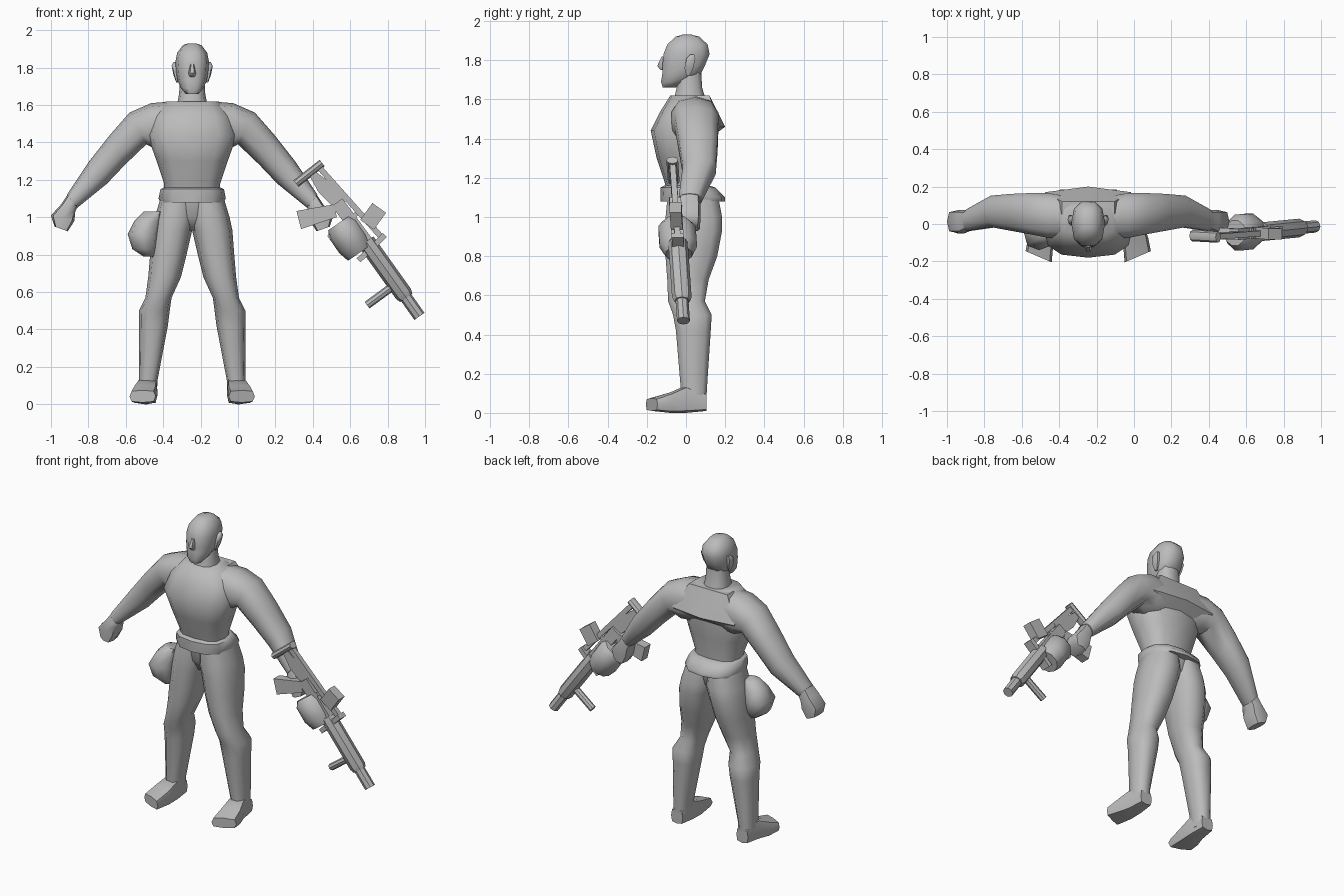
import bpy, bmesh, math
from mathutils import Vector

cube = bpy.data.objects.get("Cube")
if cube:
    bpy.data.objects.remove(cube)

mat = bpy.data.materials.new("plain grey")
GREY = (0.5, 0.5, 0.5, 1)
mat.diffuse_color = GREY
mat.use_nodes = True
mat.node_tree.nodes["Principled BSDF"].inputs["Base Color"].default_value = GREY
BODY_X = -0.245  # centre line of the figure


def finish(name, bm, angle, x=0.0, mirror=False):
    bmesh.ops.recalc_face_normals(bm, faces=bm.faces)
    me = bpy.data.meshes.new(name)
    bm.to_mesh(me)
    bm.free()
    me.materials.append(mat)
    ob = bpy.data.objects.new(name, me)
    bpy.context.collection.objects.link(ob)
    ob.location.x = x
    if mirror:
        ob.modifiers.new("mirror", 'MIRROR').use_mirror_merge = False
    bpy.ops.object.select_all(action='DESELECT')
    ob.select_set(True)
    bpy.context.view_layer.objects.active = ob
    bpy.ops.object.shade_smooth_by_angle(angle=math.radians(angle))
    return ob


def loft(name, rings, n=10, e=0.8, angle=60, x=BODY_X, mirror=False):
    """Skin rings of (centre, half axis u, half axis v); n=4 gives a box section."""
    bm = bmesh.new()
    loops = []
    for c, u, v in rings:
        loop = []
        for i in range(n):
            a = 2 * math.pi * i / n + (math.pi / 4 if n == 4 else 0)
            k = [math.copysign(abs(t) ** e, t) if n > 4 else math.copysign(1, t)
                 for t in (math.cos(a), math.sin(a))]
            loop.append(bm.verts.new(Vector(c) + Vector(u) * k[0] + Vector(v) * k[1]))
        loops.append(loop)
    for a, b in zip(loops, loops[1:]):
        for i in range(n):
            j = (i + 1) % n
            bm.faces.new((a[i], a[j], b[j], b[i]))
    bm.faces.new(loops[0])
    bm.faces.new(loops[-1])
    return finish(name, bm, angle, x, mirror)


def flat(z, x0, x1, y0, y1):
    return ((x0 + x1) / 2, (y0 + y1) / 2, z), ((x1 - x0) / 2, 0, 0), (0, (y1 - y0) / 2, 0)


def slant(x0, z0, x1, z1, y0, y1):
    return (((x0 + x1) / 2, (y0 + y1) / 2, (z0 + z1) / 2),
            ((x0 - x1) / 2, 0, (z0 - z1) / 2), (0, (y1 - y0) / 2, 0))


def upright(y, x0, x1, z0, z1, skew=0):
    return ((x0 + x1) / 2, y, (z0 + z1) / 2), ((x1 - x0) / 2, skew, 0), (0, 0, (z1 - z0) / 2)


def centred(rows):
    return [flat(z, -w, w, y0, y1) for z, w, y0, y1 in rows]


# Torso, belt, pelvis
loft("torso", centred([(1.10, .15, -.09, .11), (1.18, .15, -.11, .11), (1.30, .19, -.15, .13),
                       (1.44, .24, -.18, .14), (1.54, .21, -.13, .14), (1.62, .14, -.08, .12)]),
     n=12, e=0.75)
loft("belt", centred([(1.08, .17, -.13, .20), (1.10, .18, -.13, .20), (1.15, .17, -.13, .15),
                      (1.16, .15, -.11, .12)]), n=12, e=0.75, angle=50)
loft("pelvis", centred([(1.10, .15, -.10, .16), (1.0, .13, -.09, .15), (.93, .03, -.05, .08)]))

# Sloping plate over the shoulder blades
bm = bmesh.new()
for px, py, pz in [(.14, .12, 1.62), (.23, .17, 1.46), (.18, .09, 1.38), (.14, .05, 1.62)]:
    for s in (-1, 1):
        bm.verts.new((s * px, py, pz))
bm.verts.new((0, .20, 1.46))
bmesh.ops.convex_hull(bm, input=bm.verts)
finish("back_plate", bm, 20, BODY_X)

# Neck and head
loft("neck", centred([(1.58, .085, -.07, .11), (1.66, .07, -.05, .085), (1.74, .065, -.04, .08)]))
loft("head", centred([(1.66, .035, -.12, -.05), (1.69, .06, -.13, .0), (1.73, .078, -.125, .08),
                      (1.77, .085, -.125, .10), (1.83, .09, -.12, .125), (1.88, .08, -.10, .115),
                      (1.92, .05, -.055, .07), (1.93, .02, -.02, .03)]))
loft("nose", centred([(1.82, .01, -.125, -.10), (1.77, .02, -.15, -.10), (1.75, .015, -.13, -.10)]), n=6)
loft("ear", [flat(1.72, .075, .085, .0, .02), flat(1.76, .075, .10, -.01, .04),
             flat(1.81, .08, .11, .0, .05), flat(1.83, .08, .10, .02, .045)], n=6, mirror=True)

# Arms with fists
loft("arm", [slant(.10, 1.62, .10, 1.36, -.08, .15), slant(.22, 1.61, .19, 1.36, -.08, .17),
             slant(.335, 1.56, .245, 1.39, -.06, .17), slant(.44, 1.44, .36, 1.28, -.04, .165),
             slant(.55, 1.30, .455, 1.18, -.02, .155), slant(.67, 1.12, .615, 1.05, -.04, .08)],
     mirror=True)
loft("hand", [slant(.66, 1.13, .61, 1.06, -.03, .07), slant(.70, 1.07, .625, 1.03, -.05, .075),
              slant(.755, 1.01, .63, .98, -.05, .075), slant(.735, .95, .665, .925, -.05, .07)],
     n=8, e=.6, mirror=True)

# Legs and feet
legs = [(1.10, -.02, .17, -.10, .17), (1.0, -.02, .20, -.11, .19), (.93, .0, .215, -.11, .19),
        (.80, .03, .225, -.11, .165), (.68, .06, .235, -.10, .12), (.57, .11, .25, -.095, .10),
        (.50, .12, .285, -.07, .135), (.42, .13, .285, -.055, .13), (.13, .185, .285, -.03, .11),
        (.04, .19, .285, -.02, .105)]
loft("leg", [flat(*r) for r in legs], mirror=True)
loft("foot", [upright(.105, .195, .28, .01, .10), upright(.0, .185, .295, .0, .14),
              upright(-.08, .185, .32, .0, .105, .01), upright(-.175, .195, .335, .01, .075, .03)],
     n=8, e=.5, mirror=True)

# Hip pouch
loft("pouch", [flat(z, x0, x1, y0, y1) for z, x0, x1, y0, y1 in
               [(.79, -.26, -.20, -.08, .0), (.83, -.32, -.19, -.12, .04), (.91, -.345, -.18, -.14, .06),
                (.98, -.31, -.17, -.11, .04), (1.03, -.26, -.16, -.08, .01)]], n=8)


# Rifle: pieces run between two (x, z) points on its slightly leaning plane
def piece(name, points, w, d, n=4):
    """w and d are half widths per point, in the rifle's plane and across it."""
    ax = Vector((points[-1][0] - points[0][0], 0, points[-1][1] - points[0][1])).normalized()
    side = Vector((-ax.z, 0, ax.x))
    w = w if isinstance(w, list) else [w] * len(points)
    d = d if isinstance(d, list) else [d] * len(points)
    rings = [((px, .02 - .07 * pz, pz), side * a, (0, b, 0)) for (px, pz), a, b in zip(points, w, d)]
    return loft(name, rings, n=n, e=1, angle=40, x=0)


piece("muzzle", [(.97, .47), (.885, .59)], .033, .033, 8)
piece("handguard", [(.90, .57), (.885, .59), (.685, .87)], [.04, .048, .048], [.04, .05, .05], 8)
piece("front_plate", [(.785, .905), (.645, .77)], .015, .03)
piece("rear_plate", [(.635, 1.02), (.485, .89)], .012, .03)
piece("drum", [(.54, .97), (.56, .94), (.615, .86), (.65, .81)],
      [.07, .09, .09, .075], [.07, .10, .10, .07], 10)
piece("receiver", [(.53, 1.08), (.70, .85)], .035, .03)
piece("scope_box", [(.69, .96), (.755, 1.05)], .045, .03)
piece("top_rail", [(.44, 1.26), (.77, .89)], .015, .015)
piece("stock_arm", [(.40, 1.23), (.46, 1.16), (.56, 1.07)], [.02, .04, .045], .015)
piece("shoulder_rest", [(.31, 1.18), (.45, 1.29)], .022, .03, 8)
piece("magazine", [(.325, .985), (.52, 1.035)], [.05, .035], .03)
piece("foregrip", [(.69, .53), (.84, .64)], .022, .022, 8)
